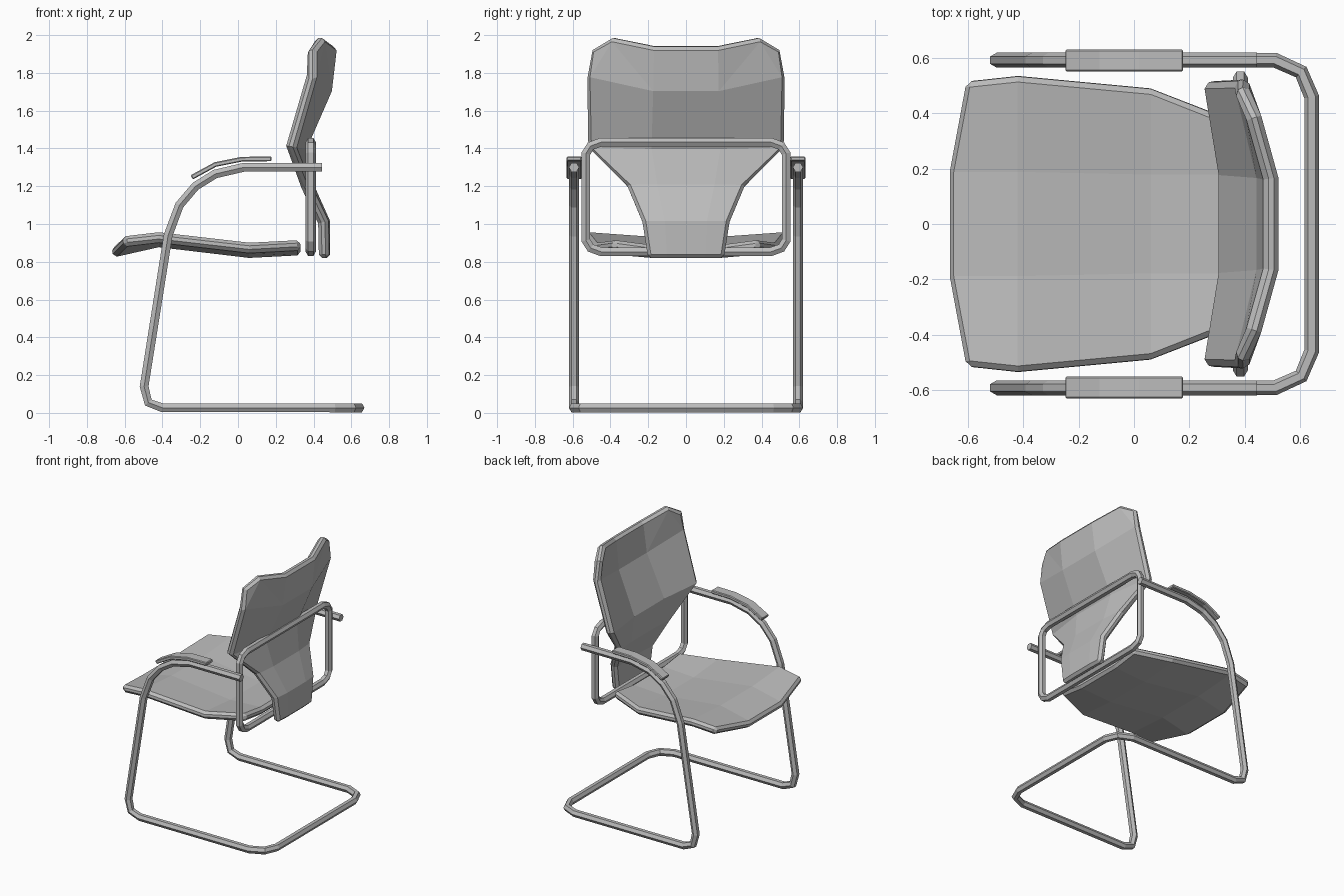
import bpy
import bmesh

cube = bpy.data.objects.get("Cube")
if cube:
    bpy.data.objects.remove(cube, do_unlink=True)

grey = bpy.data.materials.new("plain grey")
grey.use_nodes = True
grey.diffuse_color = (0.5, 0.5, 0.5, 1)
grey.node_tree.nodes["Principled BSDF"].inputs["Base Color"].default_value = (0.5, 0.5, 0.5, 1)


def shell(name, rows, thickness, bevel, y0=0.0):
    """Thick panel from half rows (centre to edge), mirrored across its middle."""
    bm = bmesh.new()
    grid = []
    for row in rows:
        full = [(x, -y, z) for x, y, z in reversed(row)] + list(row)
        grid.append([bm.verts.new((x, y + y0, z)) for x, y, z in full])
    for a, b in zip(grid, grid[1:]):
        for i in range(len(a) - 1):
            bm.faces.new((a[i], b[i], b[i + 1], a[i + 1]))
    bmesh.ops.recalc_face_normals(bm, faces=bm.faces)
    mesh = bpy.data.meshes.new(name)
    bm.to_mesh(mesh)
    bm.free()
    mesh.materials.append(grey)
    obj = bpy.data.objects.new(name, mesh)
    bpy.context.collection.objects.link(obj)
    solid = obj.modifiers.new("thickness", 'SOLIDIFY')
    solid.thickness = thickness
    solid.offset = 0
    solid.use_even_offset = True
    rim = obj.modifiers.new("rim", 'BEVEL')
    rim.width = bevel
    rim.segments = 1
    rim.limit_method = 'ANGLE'
    rim.angle_limit = 1.0
    return obj


def tube(name, points, radius, closed=False):
    """Six-sided tube along a path."""
    curve = bpy.data.curves.new(name, 'CURVE')
    curve.dimensions = '3D'
    curve.bevel_depth = radius
    curve.bevel_resolution = 1
    curve.use_fill_caps = not closed
    spline = curve.splines.new('POLY')
    spline.points.add(len(points) - 1)
    for p, co in zip(spline.points, points):
        p.co = (*co, 1)
    spline.use_cyclic_u = closed
    spline.use_smooth = False
    curve.materials.append(grey)
    obj = bpy.data.objects.new(name, curve)
    bpy.context.collection.objects.link(obj)
    bpy.ops.object.select_all(action='DESELECT')
    obj.select_set(True)
    bpy.context.view_layer.objects.active = obj
    bpy.ops.object.convert(target='MESH')


# Cantilever frame: arm, leg, floor runner and rear corner, then mirrored
side = [(x, -0.593, z) for x, z in (
    (0.445, 1.3), (0.03, 1.3), (-0.12, 1.265), (-0.225, 1.2), (-0.31, 1.1),
    (-0.37, 0.94), (-0.497, 0.14), (-0.475, 0.055), (-0.4, 0.027))]
side += [(0.51, -0.593, 0.027), (0.605, -0.55, 0.027), (0.643, -0.46, 0.027)]
tube("frame", side + [(x, -y, z) for x, y, z in reversed(side)], 0.027)

# Rounded loop carrying the backrest
corner = [(0.53, 0.23), (0.505, 0.27), (0.45, 0.29)]
loop = []
for sy, sz, order in ((1, 1, 1), (-1, 1, -1), (-1, -1, 1), (1, -1, -1)):
    loop += [(0.385, sy * y, 1.145 + sz * z - 0.002) for y, z in corner[::order]]
tube("back_loop", loop, 0.027, closed=True)

# Seat: shallow dish with a dropped front lip
shell("seat", [
    [(-0.665, 0.19, 0.85), (-0.605, 0.515, 0.91)],
    [(-0.42, 0.19, 0.905), (-0.42, 0.535, 0.93)],
    [(0.06, 0.18, 0.848), (0.06, 0.49, 0.875)],
    [(0.33, 0.18, 0.862), (0.33, 0.385, 0.89)],
], 0.055, 0.018)

# Backrest: wide curved top tapering to a narrow tail
shell("backrest", [
    [(0.46, 0.1, 0.82), (0.455, 0.2, 0.82)],
    [(0.46, 0.11, 1.01), (0.45, 0.23, 1.01)],
    [(0.375, 0.15, 1.2), (0.36, 0.31, 1.2)],
    [(0.335, 0.18, 1.4), (0.28, 0.515, 1.41)],
    [(0.47, 0.17, 1.71), (0.385, 0.52, 1.77)],
    [(0.497, 0.165, 1.94), (0.435, 0.385, 1.99), (0.385, 0.49, 1.92)][::2],
], 0.055, 0.018)

# Raised upper corners of the backrest are formed by an extra point on the top edge
back = bpy.data.objects["backrest"]
bm = bmesh.new()
bm.from_mesh(back.data)
for s in (1, -1):
    top = [e for e in bm.edges if e.is_boundary
           and all(v.co.z > 1.9 and v.co.y * s > 0 for v in e.verts)]
    cut = bmesh.ops.subdivide_edges(bm, edges=top, cuts=1)
    for v in cut["geom_inner"]:
        if isinstance(v, bmesh.types.BMVert):
            v.co = (0.435, s * 0.385, 1.985)
bmesh.ops.triangulate(bm, faces=[f for f in bm.faces if len(f.verts) > 4])
bm.to_mesh(back.data)
bm.free()

# Armrest pads
for label, y in (("left", 0.592), ("right", -0.592)):
    shell("arm_pad_" + label, [[(x, 0.0395, z)] for x, z in (
        (-0.245, 1.247), (-0.12, 1.315), (0.02, 1.343), (0.178, 1.345))],
        0.025, 0.005, y)
